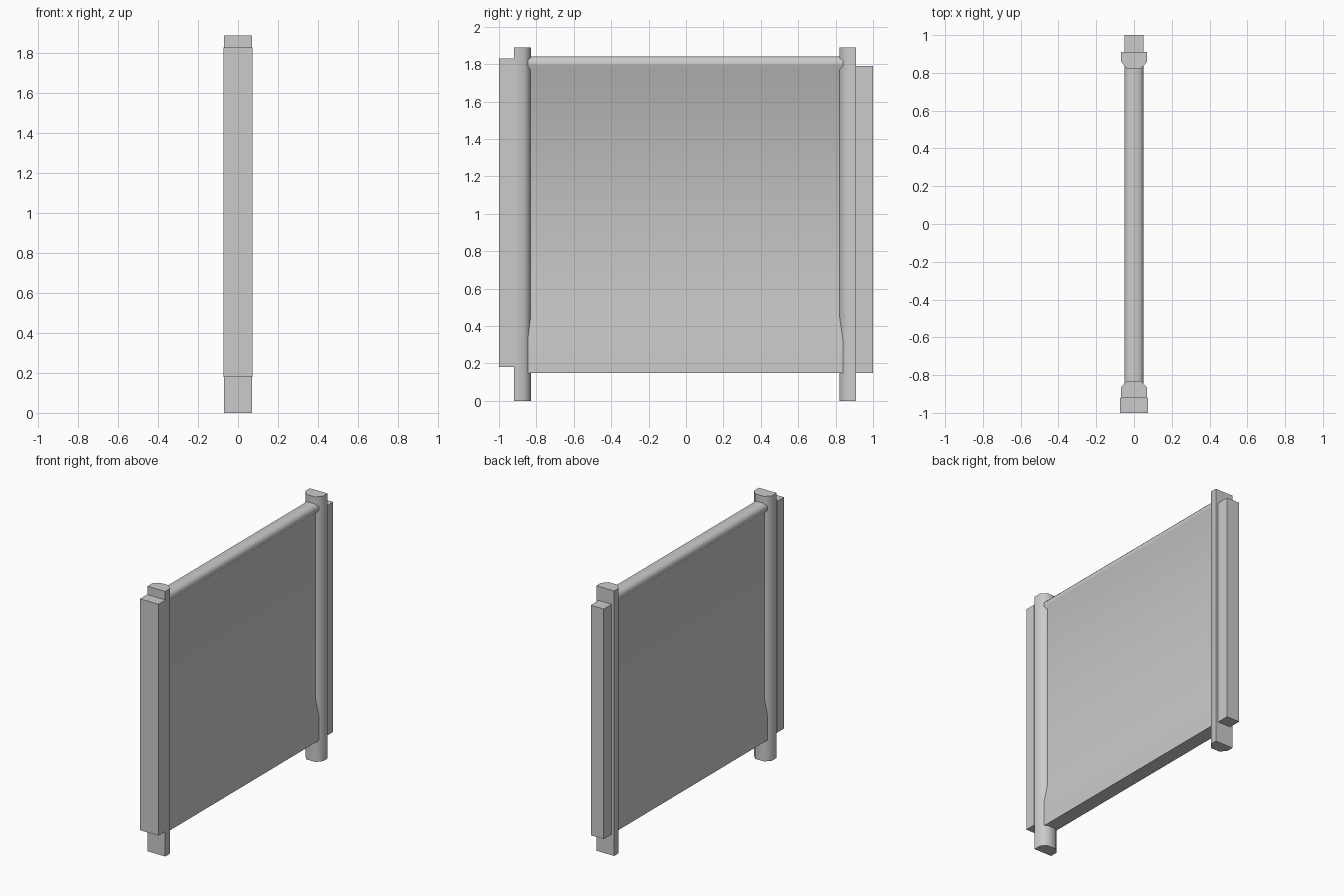
import bpy, bmesh

if "Cube" in bpy.data.objects:
    bpy.data.objects.remove(bpy.data.objects["Cube"])


def prism(name, profile, axis, lo, hi):
    """Extrude a closed 2D profile along z (profile is x,y) or y (profile is x,z)."""
    def place(p, t):
        return (p[0], p[1], t) if axis == 'z' else (p[0], t, p[1])
    bm = bmesh.new()
    a = [bm.verts.new(place(p, lo)) for p in profile]
    b = [bm.verts.new(place(p, hi)) for p in profile]
    bm.faces.new(a)
    bm.faces.new(b)
    n = len(profile)
    for i in range(n):
        j = (i + 1) % n
        bm.faces.new((a[i], a[j], b[j], b[i]))
    bmesh.ops.recalc_face_normals(bm, faces=bm.faces)
    me = bpy.data.meshes.new(name)
    bm.to_mesh(me)
    bm.free()
    ob = bpy.data.objects.new(name, me)
    bpy.context.collection.objects.link(ob)
    bpy.context.view_layer.objects.active = ob
    ob.select_set(True)
    bpy.ops.object.shade_smooth_by_angle(angle=0.9)
    ob.select_set(False)
    return ob


def mirrored(half):
    """Complete a half profile (x > 0 side) across x = 0."""
    return half + [(-x, v) for x, v in reversed(half)]


def box_profile(w, y0, y1):
    return mirrored([(w, y0), (w, y1)])


# Posts with chamfered inner corners
for name, outer, mid, inner in (("front_post", -0.92, -0.865, -0.83),
                                ("back_post", 0.91, 0.86, 0.82)):
    prism(name, mirrored([(0.07, outer), (0.07, mid), (0.035, inner)]), 'z', 0, 1.89)

# Outer strips on the far side of each post
prism("front_outer_strip", box_profile(0.073, -1.0, -0.92), 'z', 0.18, 1.83)
prism("back_outer_strip", box_profile(0.051, 0.91, 1.0), 'z', 0.15, 1.79)

# Panel with thick base, sloped shoulder, thin wall and chamfered top rail
wall_half = [(0.051, 0.15), (0.051, 0.33), (0.036, 0.45), (0.036, 1.77),
             (0.051, 1.79), (0.051, 1.82), (0.03, 1.84)]
prism("wall_panel", mirrored(wall_half), 'y', -0.85, 0.84)
